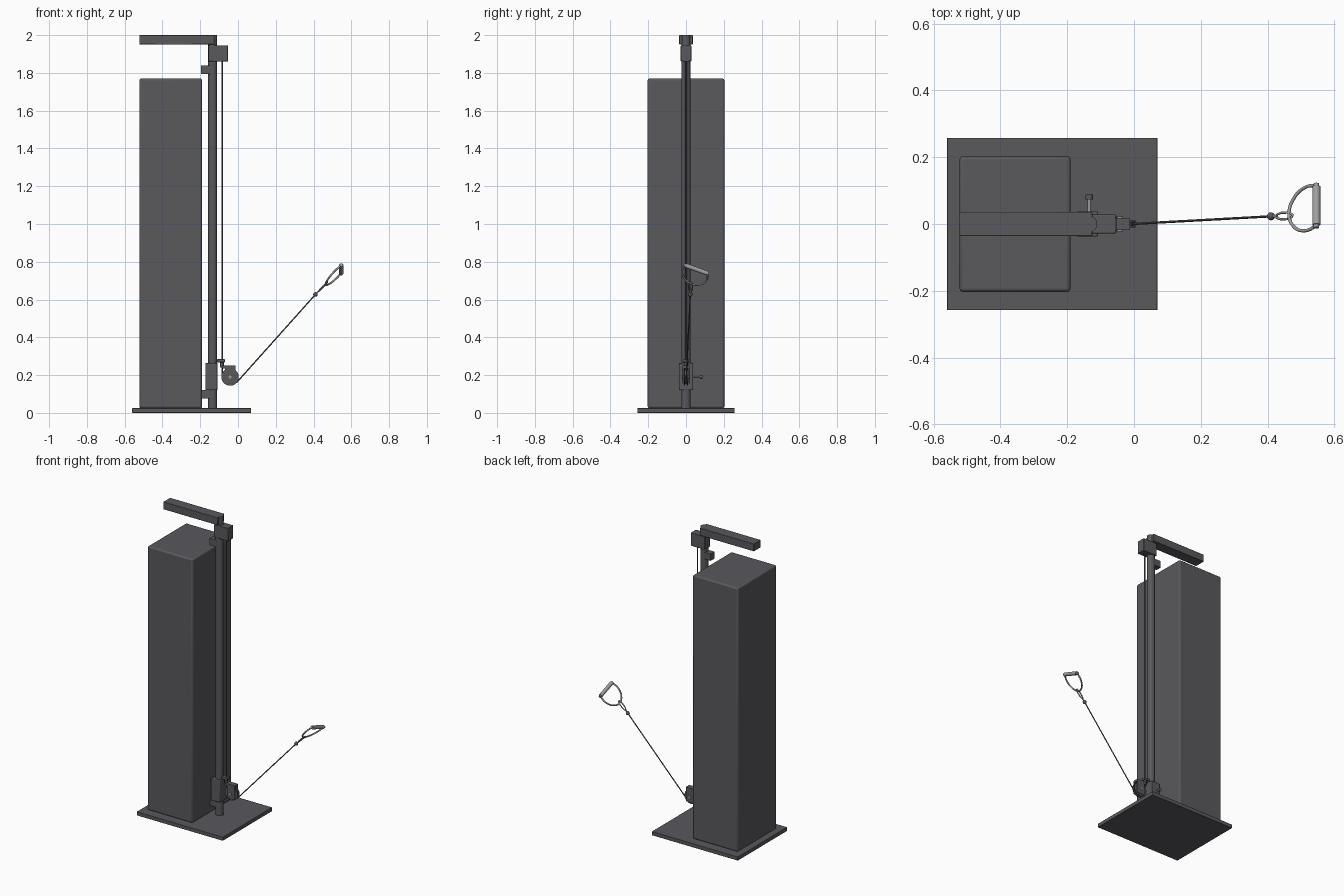
import bpy, math
from mathutils import Vector

if "Cube" in bpy.data.objects:
    bpy.data.objects.remove(bpy.data.objects["Cube"])


def material(name, rgb):
    m = bpy.data.materials.new(name)
    m.diffuse_color = (*rgb, 1)
    m.use_nodes = True
    m.node_tree.nodes["Principled BSDF"].inputs["Base Color"].default_value = m.diffuse_color
    return m


DARK = material("dark grey", (0.10, 0.10, 0.11))
STEEL = material("light grey", (0.35, 0.35, 0.36))


def finish(ob, name, mat):
    ob.name = name
    ob.data.materials.append(mat)
    return ob


def box(name, lo, hi, mat=DARK, bevel=0.0, segments=2):
    lo, hi = Vector(lo), Vector(hi)
    bpy.ops.mesh.primitive_cube_add(size=1, location=(lo + hi) / 2)
    ob = bpy.context.object
    ob.scale = hi - lo
    bpy.ops.object.transform_apply(location=False, rotation=False, scale=True)
    if bevel:
        mod = ob.modifiers.new("bevel", 'BEVEL')
        mod.width, mod.segments = bevel, segments
        bpy.ops.object.shade_smooth_by_angle()
    return finish(ob, name, mat)


def rod(name, a, b, radius, mat=DARK, sides=24):
    a, b = Vector(a), Vector(b)
    d = b - a
    bpy.ops.mesh.primitive_cylinder_add(vertices=sides, radius=radius, depth=d.length,
                                        location=(a + b) / 2,
                                        rotation=d.to_track_quat('Z', 'Y').to_euler())
    bpy.ops.object.shade_smooth_by_angle()
    return finish(bpy.context.object, name, mat)


def tube(name, points, radius, mat=DARK, cyclic=False):
    cu = bpy.data.curves.new(name, 'CURVE')
    cu.dimensions = '3D'
    cu.bevel_depth, cu.bevel_resolution, cu.resolution_u = radius, 3, 8
    cu.use_fill_caps = True
    sp = cu.splines.new('BEZIER')
    sp.bezier_points.add(len(points) - 1)
    for bp, p in zip(sp.bezier_points, points):
        bp.co = p
        bp.handle_left_type = bp.handle_right_type = 'AUTO'
    sp.use_cyclic_u = cyclic
    ob = bpy.data.objects.new(name, cu)
    bpy.context.collection.objects.link(ob)
    return finish(ob, name, mat)


# base plate and weight tower
box("base_plate", (-0.56, -0.258, 0), (0.07, 0.258, 0.025), bevel=0.002)
box("weight_tower", (-0.522, -0.203, 0.025), (-0.19, 0.203, 1.77), bevel=0.01, segments=3)

# guide post, spacers and top arm
rod("guide_post", (-0.134, 0, 0.02), (-0.134, 0, 2.0), 0.024, sides=32)
for name, z in (("lower_spacer", 0.075), ("upper_spacer", 1.795)):
    box(name, (-0.195, -0.02, z), (-0.14, 0.02, z + 0.045))
box("top_arm", (-0.522, -0.036, 1.95), (-0.125, 0.036, 2.0), bevel=0.003)
box("top_pulley_housing", (-0.157, -0.028, 1.86), (-0.053, 0.028, 1.946), bevel=0.003)

# sliding carriage with locking pin
box("carriage", (-0.172, -0.038, 0.12), (-0.108, 0.038, 0.265), bevel=0.004)
rod("pin_stem", (-0.134, 0.03, 0.19), (-0.134, 0.08, 0.19), 0.005, STEEL, 16)
rod("pin_knob", (-0.134, 0.074, 0.19), (-0.134, 0.088, 0.19), 0.011)

# swivel bracket and lower pulley
box("swivel_bracket", (-0.11, -0.016, 0.268), (-0.07, 0.016, 0.284), bevel=0.002)
rod("swivel_pin", (-0.085, 0, 0.24), (-0.085, 0, 0.275), 0.01)
box("pulley_yoke", (-0.085, -0.018, 0.235), (-0.012, 0.018, 0.25))
for side in (-1, 1):
    y = sorted((side * 0.013, side * 0.018))
    box("yoke_plate", (-0.07, y[0], 0.155), (-0.012, y[1], 0.245), bevel=0.002)
    rod("pulley_flange", (-0.042, side * 0.005, 0.19), (-0.042, side * 0.011, 0.19), 0.046, sides=40)
rod("pulley_core", (-0.042, -0.006, 0.19), (-0.042, 0.006, 0.19), 0.038, sides=40)
rod("pulley_axle", (-0.042, -0.022, 0.19), (-0.042, 0.022, 0.19), 0.008, STEEL)

# cable runs and stop ball
ball = Vector((0.41, 0.023, 0.627))
rod("vertical_cable", (-0.084, 0, 0.2), (-0.084, 0, 1.88), 0.004, sides=12)
rod("pull_cable", (-0.008, 0, 0.16), ball, 0.0035, sides=12)
bpy.ops.mesh.primitive_uv_sphere_add(segments=20, ring_count=12, radius=0.012, location=ball)
bpy.ops.object.shade_smooth()
finish(bpy.context.object, "stop_ball", DARK)

# clip link between cable and handle
end = Vector((0.474, 0.025, 0.692))
axis = end - ball
across = Vector((0, 1, 0)).cross(axis).normalized() * 0.2 + Vector((0, 1, 0))
across.normalize()
mid, half = ball + axis * 0.62, axis * 0.38
link = [mid + half * math.cos(t) + across * 0.010 * math.sin(t)
        for t in (i * math.tau / 8 for i in range(8))]
tube("clip_link", link, 0.0035, STEEL, True)
rod("clip_stem", ball, ball + axis * 0.3, 0.004, STEEL, 12)

# stirrup handle: bow, grip and end caps
a, b = Vector((0.546, -0.006, 0.782)), Vector((0.546, 0.116, 0.738))
centre, side = (a + b) / 2, (b - a) / 2
apex = Vector((0.464, 0.03, 0.682))
reach = apex - centre
bow = [a, centre - side * 1.06 + reach * 0.42, centre - side * 0.68 + reach * 0.83, apex,
       centre + side * 0.68 + reach * 0.83, centre + side * 1.06 + reach * 0.42, b]
tube("handle_bow", bow, 0.005, STEEL)
rod("grip", a + side * 0.06, b - side * 0.06, 0.012, STEEL)
for p, s in ((a, -1), (b, 1)):
    rod("grip_cap", p - side * 0.08 * s, p + side * 0.08 * s, 0.008, STEEL)
